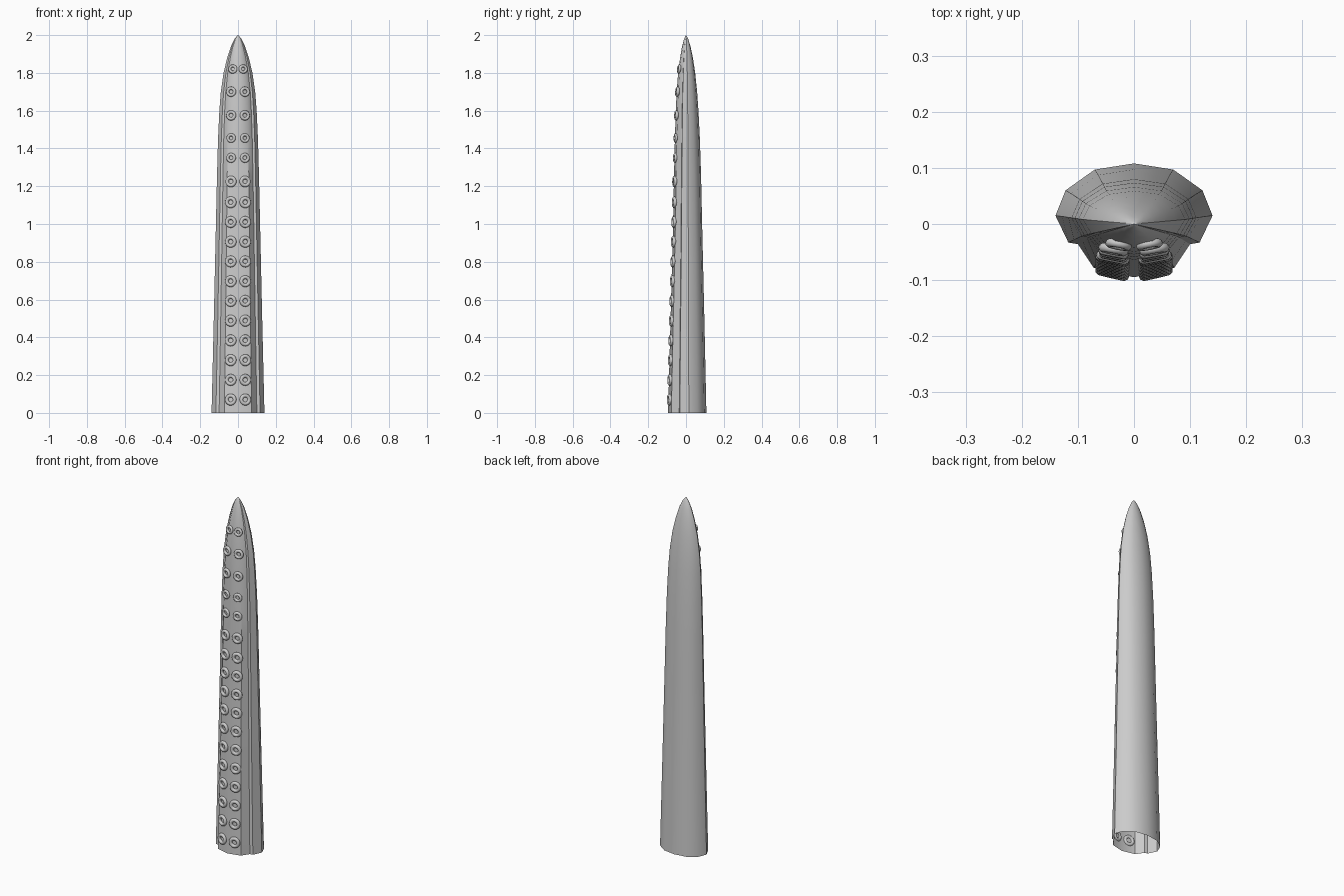
import bpy, bmesh, math
from mathutils import Vector, Matrix

if "Cube" in bpy.data.objects:
    bpy.data.objects.remove(bpy.data.objects["Cube"])

grey = bpy.data.materials.new("soft grey")
grey.diffuse_color = (0.6, 0.6, 0.6, 1)
grey.use_nodes = True
grey.node_tree.nodes["Principled BSDF"].inputs["Base Color"].default_value = grey.diffuse_color

# Half cross-section at the base, from back centre to front centre
HALF = [(0, .108), (.07, .097), (.122, .06), (.14, .015), (.117, -.033),
        (.1, -.036), (.072, -.078), (0, -.095)]
# Height, width scale, back depth scale, front depth scale
RINGS = [(0, 1, 1, 1), (.5, .915, .90, .86), (1, .835, .79, .72),
         (1.25, .795, .74, .67), (1.45, .755, .68, .62), (1.6, .705, .61, .57),
         (1.7, .65, .545, .52), (1.8, .545, .45, .44), (1.88, .41, .34, .33),
         (1.94, .27, .22, .22), (1.98, .13, .11, .11), (1.995, .045, .04, .04)]


def scales(z):
    for a, b in zip(RINGS, RINGS[1:]):
        if z <= b[0]:
            t = (z - a[0]) / (b[0] - a[0])
            return [p + (q - p) * t for p, q in zip(a[1:], b[1:])]


def place(x, y, z):
    sx, back, front = scales(z)
    return Vector((x * sx, y * (back if y > 0 else front), z))


def finish(bm, name, angle):
    bmesh.ops.recalc_face_normals(bm, faces=bm.faces[:])
    me = bpy.data.meshes.new(name)
    bm.to_mesh(me)
    bm.free()
    me.materials.append(grey)
    ob = bpy.data.objects.new(name, me)
    bpy.context.collection.objects.link(ob)
    bpy.ops.object.select_all(action='DESELECT')
    ob.select_set(True)
    bpy.context.view_layer.objects.active = ob
    bpy.ops.object.shade_smooth_by_angle(angle=math.radians(angle))


# Tapered body, open at the base
section = HALF + [(-x, y) for x, y in HALF[-2:0:-1]]
n = len(section)
bm = bmesh.new()
loops = [[bm.verts.new(place(x, y, r[0])) for x, y in section] for r in RINGS]
for a, b in zip(loops, loops[1:]):
    for i in range(n):
        j = (i + 1) % n
        bm.faces.new((a[i], a[j], b[j], b[i]))
tip = bm.verts.new((0, 0, 2))
for i in range(n):
    bm.faces.new((loops[-1][i], loops[-1][(i + 1) % n], tip))
finish(bm, "tentacle_body", 40)

# Sucker rings: height, sideways offset, outer radius
SUCKERS = [(.07 + .1045 * i, .038, .031) for i in range(11)] + [
    (1.225, .037, .030), (1.35, .036, .026), (1.455, .036, .025),
    (1.575, .036, .027), (1.70, .036, .027), (1.82, .027, .024)]


def front_point(x, z):
    """Point on the front facet at a given offset and height."""
    edge, ridge = place(*HALF[-2], z), place(*HALF[-1], z)
    return ridge.lerp(edge, x / edge.x)


U, V = 20, 10
bm = bmesh.new()
for z, x, radius in SUCKERS:
    c = front_point(x, z)
    across = front_point(x + .01, z) - c
    up = front_point(x, z + .03) - c
    normal = across.cross(up).normalized()
    across.normalize()
    up = normal.cross(across)
    minor = radius * .31
    major = radius - minor
    for side in (1, -1):
        grid = []
        for u in range(U):
            a = math.tau * u / U
            out = across * math.cos(a) + up * math.sin(a)
            row = []
            for v in range(V):
                b = math.tau * v / V
                p = c + out * (major + minor * math.cos(b)) + normal * (minor * math.sin(b) + .003)
                row.append(bm.verts.new((p.x * side, p.y, p.z)))
            grid.append(row)
        for u in range(U):
            for v in range(V):
                u2, v2 = (u + 1) % U, (v + 1) % V
                bm.faces.new((grid[u][v], grid[u2][v], grid[u2][v2], grid[u][v2]))
finish(bm, "sucker_rings", 60)
